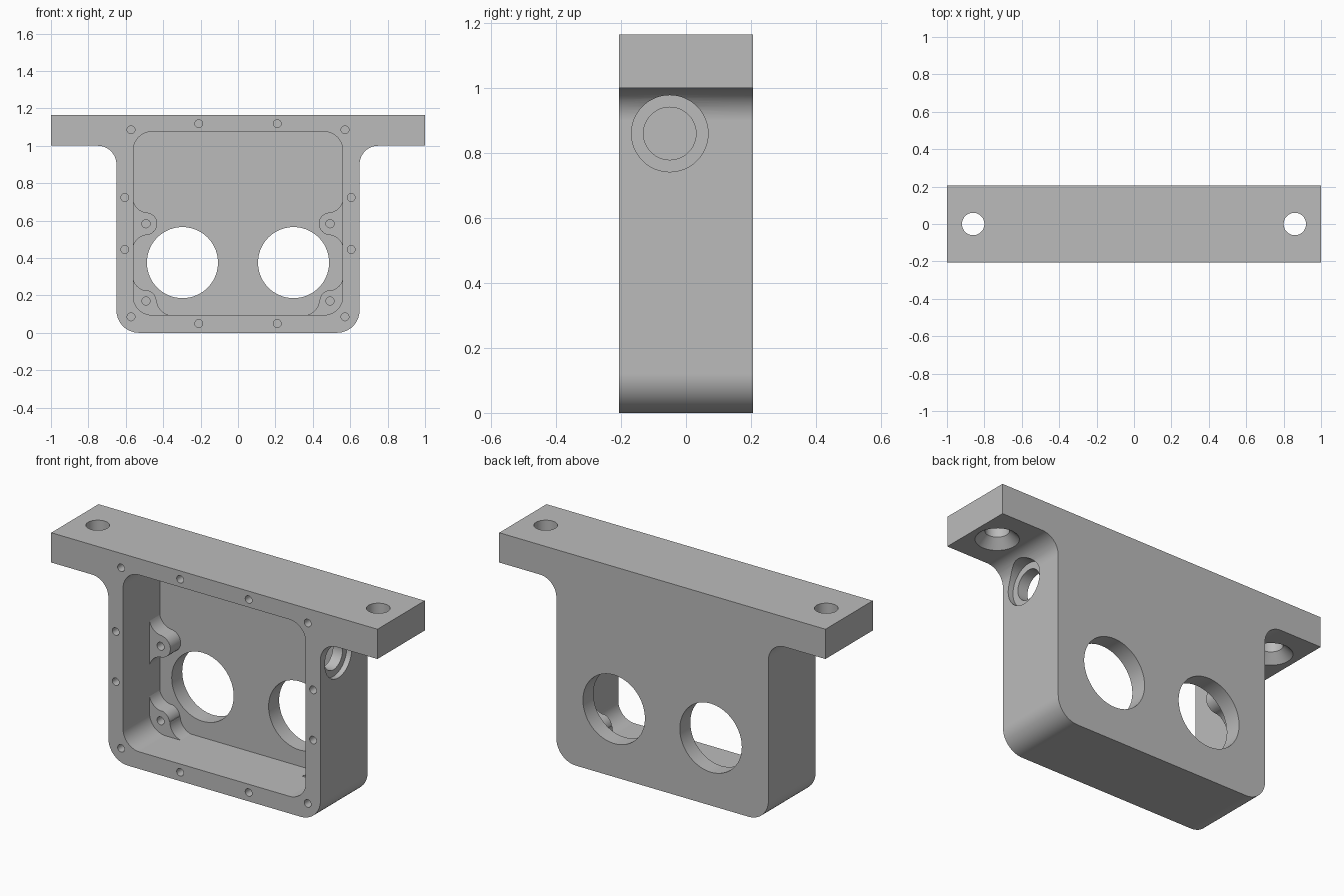
import bpy, bmesh
from math import cos, sin, radians
from mathutils import Vector

if "Cube" in bpy.data.objects:
    bpy.data.objects.remove(bpy.data.objects["Cube"], do_unlink=True)

FRONT, BACK = -0.207, 0.207
FLOOR = 0.115       # inner face of the back wall
PAD_TOP = 0.025     # front face of the inner screw pads


def arc(cx, cy, r, a0, a1, n=14):
    """Points along an arc, angles in degrees."""
    angles = [radians(a0 + (a1 - a0) * i / n) for i in range(n + 1)]
    return [(cx + r * cos(a), cy + r * sin(a)) for a in angles]


def circle(cx, cy, r, n=48):
    return arc(cx, cy, r, 0, 360, n)[:-1]


def mirrored(half):
    """Close a right-hand half outline with its mirror image."""
    return half + [(-x, y) for x, y in reversed(half)]


def place(axis, u, v, d):
    return Vector({"x": (d, u, v), "y": (u, d, v), "z": (u, v, d)}[axis])


def loft(name, axis, outline_a, a, outline_b, b):
    """Solid between two matching outlines at depths a and b on an axis."""
    bm = bmesh.new()
    lo = [bm.verts.new(place(axis, u, v, a)) for u, v in outline_a]
    hi = [bm.verts.new(place(axis, u, v, b)) for u, v in outline_b]
    bm.faces.new(lo)
    bm.faces.new(hi)
    for i in range(len(lo)):
        j = (i + 1) % len(lo)
        bm.faces.new((lo[i], lo[j], hi[j], hi[i]))
    bmesh.ops.recalc_face_normals(bm, faces=bm.faces)
    mesh = bpy.data.meshes.new(name)
    bm.to_mesh(mesh)
    bm.free()
    obj = bpy.data.objects.new(name, mesh)
    bpy.context.scene.collection.objects.link(obj)
    return obj


def prism(name, axis, outline, a, b):
    return loft(name, axis, outline, a, outline, b)


def combine(target, tool, operation):
    """Apply a boolean and discard the tool."""
    mod = target.modifiers.new(tool.name, "BOOLEAN")
    mod.operation = operation
    mod.solver = "EXACT"
    mod.object = tool
    bpy.context.view_layer.objects.active = target
    bpy.ops.object.modifier_apply(modifier=mod.name)
    bpy.data.objects.remove(tool, do_unlink=True)


def cut(tool):
    combine(housing, tool, "DIFFERENCE")


# Housing body with mounting flange
half = arc(0.53, 0.12, 0.12, -90, 0) + arc(0.75, 0.9, 0.1, 180, 90)
half += [(1, 1.0), (1, 1.165)]
housing = prism("housing", "y", mirrored(half), FRONT, BACK)

# Open front cavity
half = arc(0.46, 0.195, 0.1, -90, 0) + arc(0.46, 0.975, 0.1, 0, 90)
cut(prism("cavity", "y", mirrored(half), FRONT - 0.1, FLOOR))

# Screw pads blended into the cavity walls
lower_pad = (arc(0.35, 0.178, 0.085, -90, 0) + arc(0.495, 0.17, 0.058, 172, 98)
             + arc(0.482, 0.305, 0.08, -90, 0)
             + [(0.59, 0.305), (0.59, 0.065), (0.35, 0.065)])
upper_pad = (arc(0.482, 0.443, 0.08, 0, 90) + arc(0.492, 0.583, 0.06, 262, 98)
             + arc(0.482, 0.723, 0.08, -90, 0)
             + [(0.59, 0.723), (0.59, 0.443)])
for side in (1, -1):
    for pad in (lower_pad, upper_pad):
        outline = [(side * x, z) for x, z in pad]
        combine(housing, prism("pad", "y", outline, PAD_TOP, FLOOR + 0.03), "UNION")

rim_screws = [(0.572, 0.085), (0.572, 1.085), (0.21, 0.049), (0.21, 1.118),
              (0.605, 0.445), (0.605, 0.723)]
pad_screws = [(0.492, 0.17), (0.492, 0.583)]
for side in (1, -1):
    # Blind screw holes in the rim and pads
    for x, z in rim_screws:
        cut(prism("rim_hole", "y", circle(side * x, z, 0.021, 24), FRONT - 0.1, FRONT + 0.1))
    for x, z in pad_screws:
        cut(prism("pad_hole", "y", circle(side * x, z, 0.022, 24), PAD_TOP - 0.03, PAD_TOP + 0.09))
    # Large bores through the back wall
    cut(prism("bore", "y", circle(side * 0.297, 0.375, 0.19, 72), 0.05, BACK + 0.1))
    # Flange holes, countersunk from below
    x = side * 0.86
    cut(prism("flange_hole", "z", circle(x, 0, 0.06), 0.9, 1.3))
    cut(loft("countersink", "z", circle(x, 0, 0.117), 0.99, circle(x, 0, 0.06), 1.047))

# Stepped port in the left wall
cut(prism("port", "x", circle(-0.05, 0.86, 0.081), 0.5, 0.7))
cut(prism("port_step", "x", circle(-0.05, 0.86, 0.118), 0.62, 0.7))

# Grey metal
grey = bpy.data.materials.new("grey_metal")
grey.use_nodes = True
colour = (0.5, 0.5, 0.5, 1)
grey.diffuse_color = colour
grey.node_tree.nodes["Principled BSDF"].inputs["Base Color"].default_value = colour
housing.data.materials.clear()
housing.data.materials.append(grey)
for face in housing.data.polygons:
    face.material_index = 0

# Smooth fillets and bores, crisp edges, flat planes
bpy.ops.object.select_all(action="DESELECT")
housing.select_set(True)
bpy.context.view_layer.objects.active = housing
bpy.ops.object.shade_smooth_by_angle(angle=radians(30))
weighted = housing.modifiers.new("weighted_normals", "WEIGHTED_NORMAL")
weighted.keep_sharp = True
